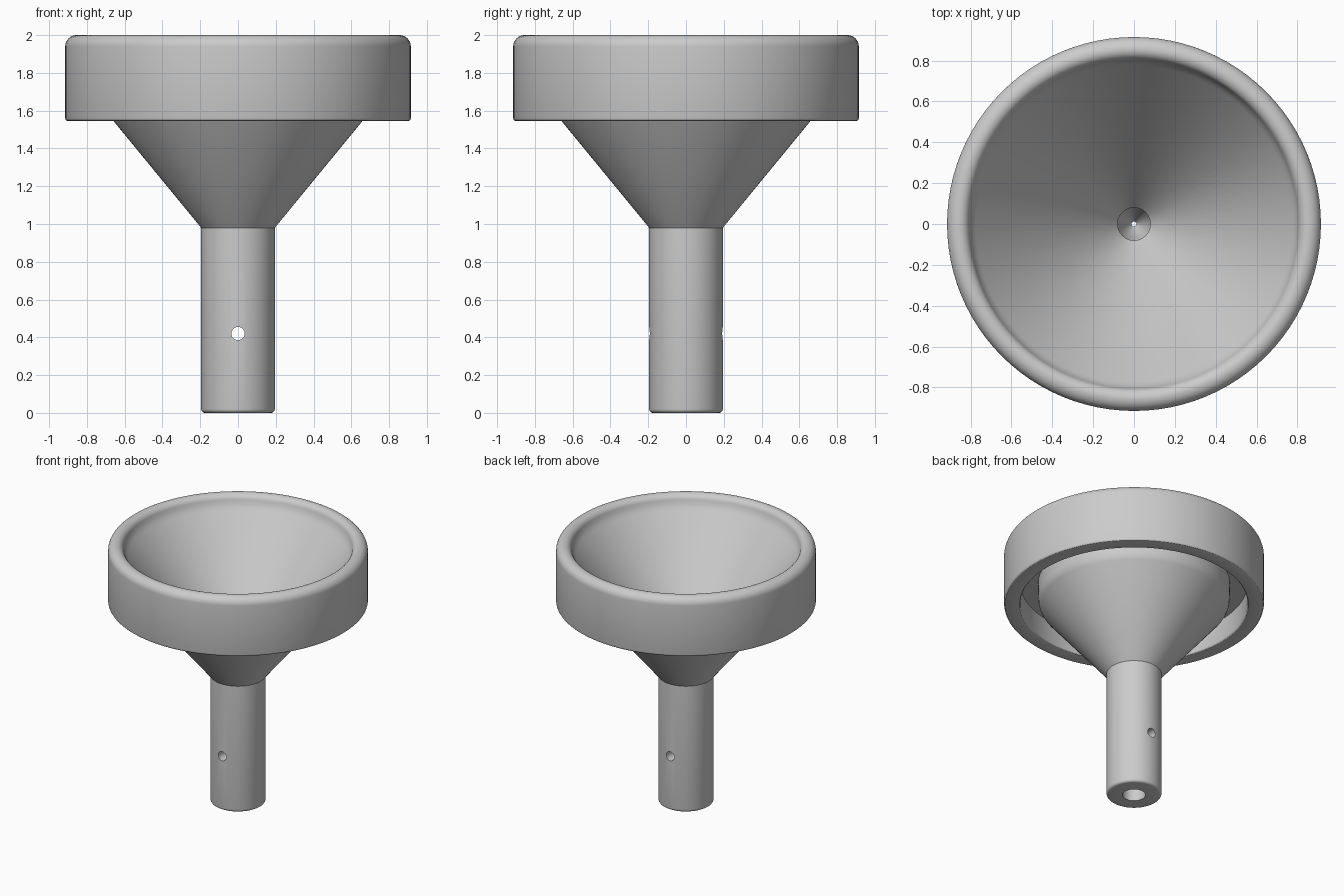
import bpy
import bmesh
from math import cos, sin, pi, radians

SEGMENTS = 96

if "Cube" in bpy.data.objects:
    bpy.data.objects.remove(bpy.data.objects["Cube"])

grey = bpy.data.materials.new("plain_grey")
grey.use_nodes = True
colour = (0.6, 0.6, 0.6, 1)
grey.diffuse_color = colour
grey.node_tree.nodes["Principled BSDF"].inputs["Base Color"].default_value = colour


def arc(cx, cz, radius, start, end, steps=6):
    """Points of a rounded corner in the (radius, height) profile."""
    angles = [radians(start + (end - start) * i / steps) for i in range(steps + 1)]
    return [(cx + radius * cos(a), cz + radius * sin(a)) for a in angles]


def lathe(name, profile):
    """Revolve a closed profile around z."""
    bm = bmesh.new()
    rings = []
    for r, z in profile:
        rings.append([bm.verts.new((r * cos(2 * pi * i / SEGMENTS),
                                    r * sin(2 * pi * i / SEGMENTS), z))
                      for i in range(SEGMENTS)])
    for a, b in zip(rings, rings[1:] + rings[:1]):
        for i in range(SEGMENTS):
            j = (i + 1) % SEGMENTS
            bm.faces.new((a[i], a[j], b[j], b[i]))
    bmesh.ops.recalc_face_normals(bm, faces=bm.faces)
    mesh = bpy.data.meshes.new(name)
    bm.to_mesh(mesh)
    bm.free()
    obj = bpy.data.objects.new(name, mesh)
    bpy.context.collection.objects.link(obj)
    mesh.materials.append(grey)
    return obj


# Closed wall section: outside from stem to rim, then inside back down
profile = [(0.08, 0)]
profile += arc(0.175, 0.02, 0.02, -90, 0, 4)        # stem foot
profile += [(0.195, 0.98), (0.655, 1.54)]           # stem and cone
profile += [(0.668, 1.565), (0.675, 1.60)]          # rounded collar
profile += [(0.675, 1.72), (0.80, 1.72)]            # groove
profile += arc(0.815, 1.56, 0.015, 180, 270, 3)     # skirt inner edge
profile += arc(0.90, 1.56, 0.015, -90, 0, 3)        # skirt outer edge
profile += arc(0.855, 1.94, 0.06, 0, 90, 8)         # rounded lip, outside
profile += arc(0.855, 1.95, 0.05, 100, 170, 7)      # rounded lip, inside
profile += [(0.797, 1.935), (0.788, 1.918), (0.775, 1.90)]
profile += [(0.08, 1.03), (0.08, 0.72)]             # funnel and upper bore
profile += [(0.012, 0.60), (0.08, 0.48)]            # throat and lower bore
funnel = lathe("funnel", profile)

# Cross hole through the stem
bpy.ops.mesh.primitive_cylinder_add(vertices=24, radius=0.035, depth=0.6,
                                    location=(0, 0, 0.42), rotation=(pi / 2, 0, 0))
cutter = bpy.context.object
cutter.name = "cross_hole_cutter"
cutter.hide_render = True
cutter.data.materials.append(grey)

bpy.ops.object.select_all(action='DESELECT')
bpy.context.view_layer.objects.active = funnel
funnel.select_set(True)
cut = funnel.modifiers.new("cross_hole", 'BOOLEAN')
cut.operation = 'DIFFERENCE'
cut.solver = 'EXACT'
cut.object = cutter
bpy.ops.object.modifier_apply(modifier=cut.name)
bpy.data.objects.remove(cutter)

bpy.ops.object.shade_smooth_by_angle(angle=radians(30))
